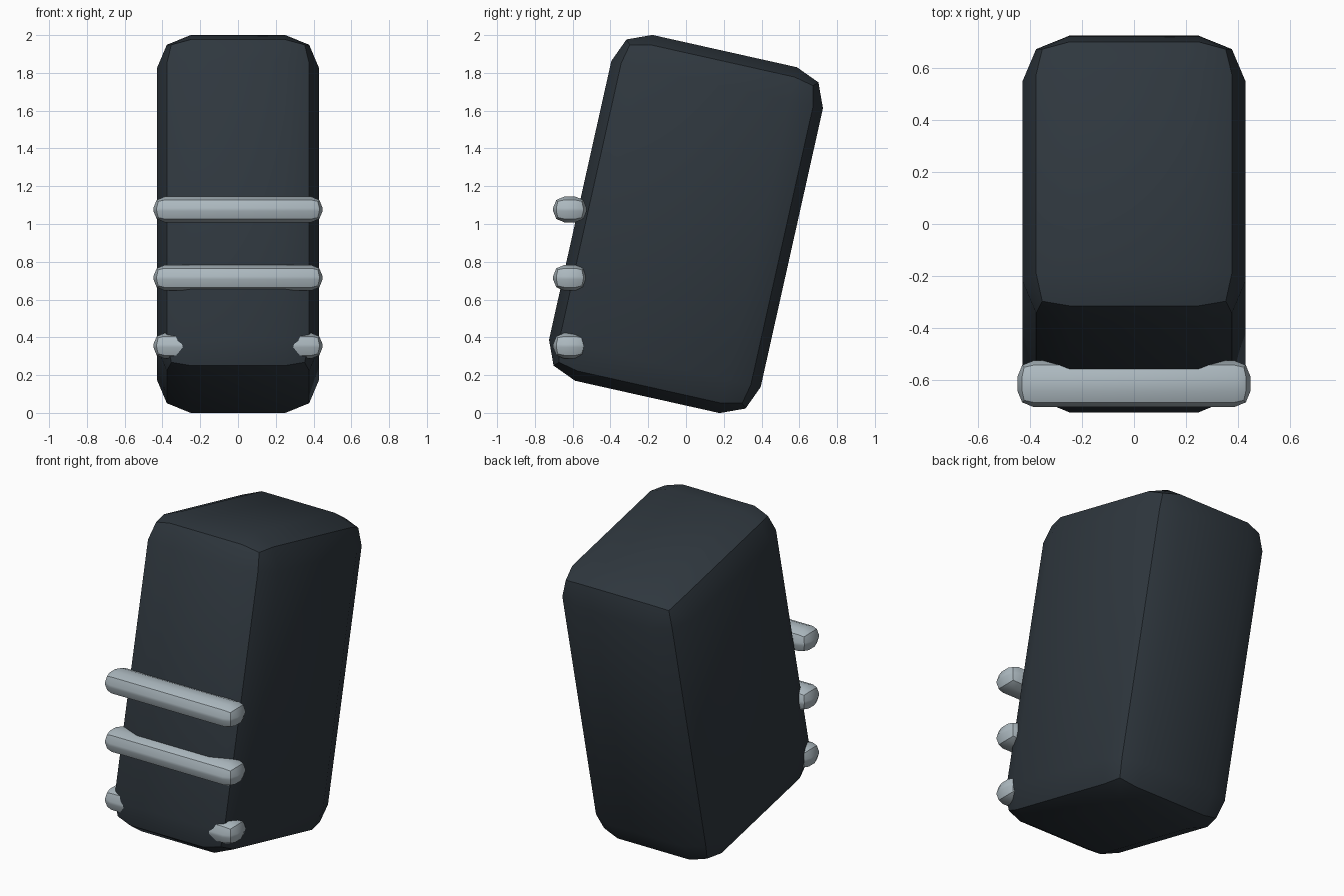
import bpy
import math

default = bpy.data.objects.get("Cube")
if default:
    bpy.data.objects.remove(default, do_unlink=True)


def make_material(name, color):
    mat = bpy.data.materials.new(name)
    mat.use_nodes = True
    mat.diffuse_color = color
    mat.node_tree.nodes["Principled BSDF"].inputs["Base Color"].default_value = color
    return mat


def rounded_box(name, size, location, bevel, mat, tilt=0.0):
    """Box with two-segment rounded edges and sharp creases kept."""
    bpy.ops.mesh.primitive_cube_add(size=1, location=location)
    obj = bpy.context.object
    obj.name = name
    obj.scale = size
    bpy.ops.object.transform_apply(location=False, rotation=False, scale=True)
    mod = obj.modifiers.new("rounded_edges", 'BEVEL')
    mod.width = bevel
    mod.segments = 2
    bpy.ops.object.modifier_apply(modifier=mod.name)
    obj.rotation_euler.x = -math.radians(tilt)
    obj.data.materials.append(mat)
    bpy.ops.object.shade_smooth_by_angle(angle=math.radians(30))
    return obj


charcoal = make_material("charcoal", (0.028, 0.038, 0.048, 1))
steel = make_material("light_steel", (0.42, 0.49, 0.53, 1))

# Leaning block
rounded_box("body", (0.86, 1.148, 1.876), (0, 0, 1), 0.182, charcoal, tilt=12.6)

# Three horizontal bars across the front
for label, z in (("lower", 0.355), ("middle", 0.715), ("upper", 1.077)):
    rounded_box(label + "_bar", (0.896, 0.178, 0.136), (0, -0.615, z), 0.06, steel)
